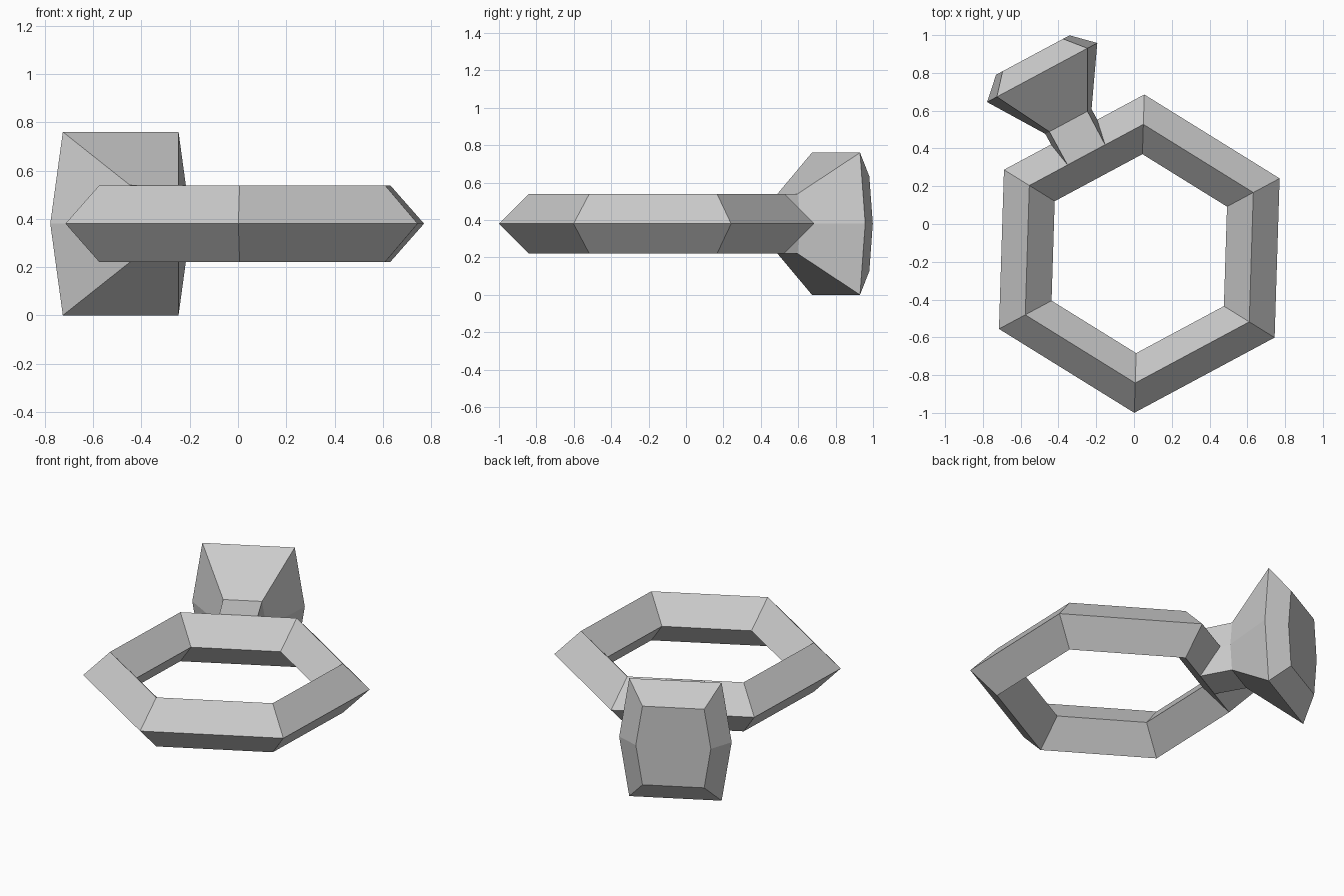
import bpy, bmesh
from math import radians, cos, sin, tau
from mathutils import Matrix, Vector

cube = bpy.data.objects.get("Cube")
if cube:
    bpy.data.objects.remove(cube, do_unlink=True)

# Single plain grey material
grey = bpy.data.materials.new("light_grey")
grey.use_nodes = True
colour = (0.6, 0.6, 0.6, 1)
grey.diffuse_color = colour
grey.node_tree.nodes["Principled BSDF"].inputs["Base Color"].default_value = colour

CENTRE = Vector((0.028, -0.157, 0.38))
TURN = radians(28.2)   # the hexagon is slightly rotated about z


def loft(name, sections, closed=False):
    """Join a list of equal-sized vertex loops into a flat-shaded solid."""
    bm = bmesh.new()
    loops = [[bm.verts.new(p) for p in s] for s in sections]
    count = len(loops[0])
    pairs = list(zip(loops, loops[1:]))
    if closed:
        pairs.append((loops[-1], loops[0]))
    else:
        bm.faces.new(loops[0])
        bm.faces.new(loops[-1])
    for a, b in pairs:
        for i in range(count):
            j = (i + 1) % count
            bm.faces.new((a[i], a[j], b[j], b[i]))
    bmesh.ops.recalc_face_normals(bm, faces=bm.faces)
    mesh = bpy.data.meshes.new(name)
    bm.to_mesh(mesh)
    bm.free()
    mesh.materials.append(grey)
    obj = bpy.data.objects.new(name, mesh)
    bpy.context.collection.objects.link(obj)
    return obj


# Six-sided band with a diamond cross-section
MAJOR, MINOR = 0.685, 0.158
band = []
for k in range(6):
    spin = Matrix.Rotation(TURN + k * tau / 6, 3, "Z")
    band.append([CENTRE + spin @ Vector((MAJOR + MINOR * cos(a), 0, MINOR * sin(a)))
                 for a in (i * tau / 4 for i in range(4))])
loft("ring_band", band, closed=True)

# Hexagonal outline of the stone, scaled at each distance from the centre
OUTLINE = [(0.331, 0), (0.272, 0.38), (-0.272, 0.38),
           (-0.331, 0), (-0.272, -0.38), (0.272, -0.38)]
outward = Matrix.Rotation(TURN, 3, "Z")


def hexagon(distance, size):
    return [CENTRE + outward @ Vector((u * size, distance, v * size))
            for u, v in OUTLINE]


# Neck, flared body and bevelled table of the stone
loft("stone_and_neck", [hexagon(d, s) for d, s in
                        ((0.594, 0.415), (0.794, 0.42), (1.088, 1.0), (1.193, 0.667))])
